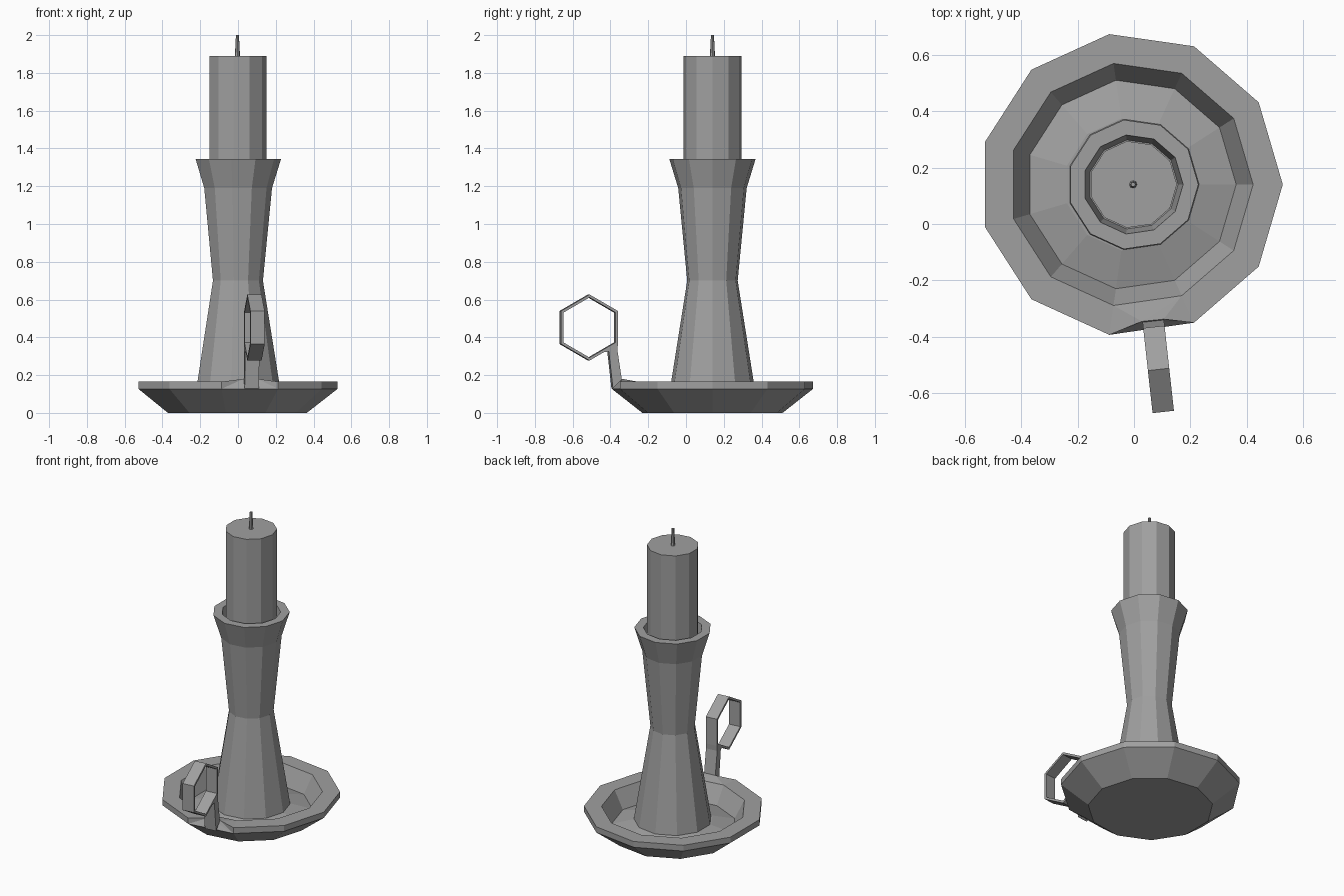
import bpy, bmesh
from math import cos, sin, pi, radians
from mathutils import Vector

cube = bpy.data.objects.get("Cube")
if cube:
    bpy.data.objects.remove(cube)

# Single grey metal colour
GREY = (0.35, 0.35, 0.35, 1)
mat = bpy.data.materials.new("plain_grey")
mat.use_nodes = True
mat.diffuse_color = GREY
mat.node_tree.nodes["Principled BSDF"].inputs["Base Color"].default_value = GREY

SIDES = 11


def finish(name, bm, location):
    """Turn a bmesh into a flat-shaded, coloured object."""
    bmesh.ops.recalc_face_normals(bm, faces=bm.faces)
    mesh = bpy.data.meshes.new(name)
    bm.to_mesh(mesh)
    bm.free()
    mesh.materials.append(mat)
    obj = bpy.data.objects.new(name, mesh)
    obj.location = location
    bpy.context.collection.objects.link(obj)
    return obj


def lathe(profile, sides=SIDES):
    """Faceted solid of revolution from (radius, height) points, capped at both ends."""
    bm = bmesh.new()
    rings = [[bm.verts.new((r * cos(2 * pi * i / sides), r * sin(2 * pi * i / sides), z))
              for i in range(sides)] for r, z in profile]
    for low, high in zip(rings, rings[1:]):
        for i in range(sides):
            j = (i + 1) % sides
            bm.faces.new((low[i], low[j], high[j], high[i]))
    bm.faces.new(rings[0])
    bm.faces.new(rings[-1])
    return bm, rings


def handle_part(name, bm):
    """Place a handle part, turned slightly towards the left."""
    obj = finish(name, bm, (0.087, -0.515, 0))
    obj.rotation_euler.z = radians(6.3)
    return obj


# Dish with a wide flat lip and a gently rising floor
dish_at = Vector((-0.011, 0.14, 0))
bm, rings = lathe([(0.375, 0), (0.538, 0.127), (0.538, 0.165), (0.433, 0.165),
                   (0.373, 0.05), (0.236, 0.085)])
# Pinch the lip in where the handle grows out of it
a, b = rings[2][8], rings[2][9]
cut = bmesh.ops.subdivide_edges(bm, edges=[bm.edges.get((a, b))], cuts=2)
new = sorted((v for v in cut["geom_inner"] if isinstance(v, bmesh.types.BMVert)),
             key=lambda v: v.co.x)
for vert, spot in zip(new, ((0.028, -0.345, 0.18), (0.105, -0.337, 0.18))):
    vert.co = Vector(spot) - dish_at
bmesh.ops.triangulate(bm, faces=list({f for v in new for f in v.link_faces}))
finish("dish", bm, dish_at)

# Stem with a narrow waist and a flared, hollow socket
axis = (-0.003, 0.14, 0)
bm, _ = lathe([(0.235, 0.075), (0.135, 0.7), (0.183, 1.19), (0.231, 1.345),
               (0.177, 1.345), (0.159, 1.22)])
finish("candle_stem", bm, axis)

# Candle and wick
bm, _ = lathe([(0.155, 1.2), (0.155, 1.89)])
finish("candle", bm, axis)
bm, _ = lathe([(0.014, 1.88), (0.008, 2.0)], 8)
finish("wick", bm, axis)

# Six-sided finger ring
WIDTH = 0.076
bm = bmesh.new()
loops = []
for radius, x in ((0.175, -1), (0.175, 1), (0.159, 1), (0.159, -1)):
    loops.append([bm.verts.new((x * WIDTH / 2, radius * sin(i * pi / 3),
                                0.452 + radius * cos(i * pi / 3))) for i in range(6)])
for k in range(4):
    p, q = loops[k], loops[(k + 1) % 4]
    for i in range(6):
        j = (i + 1) % 6
        bm.faces.new((p[i], p[j], q[j], q[i]))
handle_part("finger_ring", bm)

# Bracket joining the ring to the lip, as an extruded side profile
bm = bmesh.new()
outline = [(0.125, 0.13), (0.172, 0.178), (0.149, 0.33), (0.151, 0.365),
           (0.07, 0.32), (0.103, 0.325)]
face = bm.faces.new([bm.verts.new((-WIDTH / 2, y, z)) for y, z in outline])
side = bmesh.ops.extrude_face_region(bm, geom=[face])
moved = [g for g in side["geom"] if isinstance(g, bmesh.types.BMVert)]
bmesh.ops.translate(bm, verts=moved, vec=(WIDTH, 0, 0))
handle_part("handle_bracket", bm)
